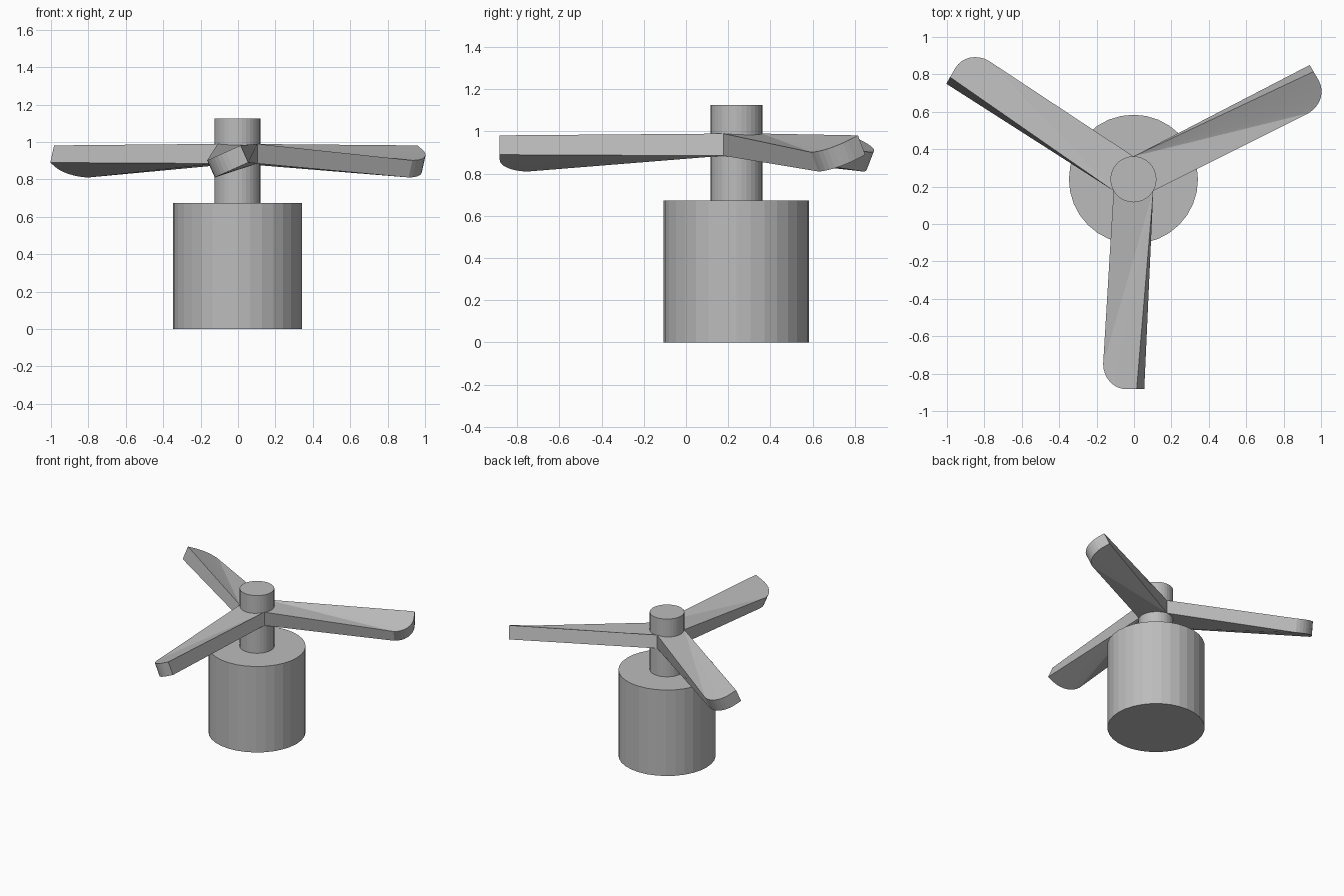
import bpy
import bmesh
from math import radians, sin, cos, pi
from mathutils import Matrix, Vector

if "Cube" in bpy.data.objects:
    bpy.data.objects.remove(bpy.data.objects["Cube"], do_unlink=True)

HUB = Vector((-0.003, 0.239, 0))

grey = bpy.data.materials.new("plain grey")
grey.use_nodes = True
grey.diffuse_color = (0.5, 0.5, 0.5, 1)
grey.node_tree.nodes["Principled BSDF"].inputs["Base Color"].default_value = (0.5, 0.5, 0.5, 1)


def finish(name, bm):
    bmesh.ops.recalc_face_normals(bm, faces=bm.faces)
    mesh = bpy.data.meshes.new(name)
    bm.to_mesh(mesh)
    bm.free()
    mesh.materials.append(grey)
    obj = bpy.data.objects.new(name, mesh)
    obj.location = HUB
    bpy.context.collection.objects.link(obj)
    return obj


def cylinder(name, radius, bottom, top):
    bm = bmesh.new()
    bmesh.ops.create_cone(bm, cap_ends=True, segments=32, radius1=radius,
                          radius2=radius, depth=top - bottom,
                          matrix=Matrix.Translation((0, 0, (bottom + top) / 2)))
    return finish(name, bm)


def blade(name, turn):
    """Twisted blade: level root, pitched tip, one rounded tip corner."""
    length, width, thick, corner = 1.122, 0.196, 0.1, 0.135
    root_half, root_y, pitch = 0.106, -0.061, radians(24)
    tip_mid = Vector((-0.052, 0, 0.896))
    across = Vector((cos(pitch), 0, sin(pitch)))
    up = Vector((-sin(pitch), 0, cos(pitch)))

    # Tip outline as (across, along) pairs
    outline = [(width / 2, -length)]
    steps = 8
    for i in range(steps + 1):
        a = pi / 2 * i / steps
        outline.append((-width / 2 + corner * (1 - sin(a)),
                        -length + corner * (1 - cos(a))))

    bm = bmesh.new()
    layers = []
    for side in (1, -1):
        z = 0.9375 + side * 0.0525
        points = [Vector((root_half, root_y, z))]
        points += [tip_mid + across * s + up * side * thick / 2 + Vector((0, d, 0))
                   for s, d in outline]
        points.append(Vector((-root_half, root_y, z)))
        layers.append([bm.verts.new(p) for p in points])

    # Top and bottom skins fan out from the root, walls join them
    for layer in layers:
        for i in range(1, len(layer) - 1):
            bm.faces.new((layer[0], layer[i], layer[i + 1]))
    top, bottom = layers
    for i in range(len(top)):
        j = (i + 1) % len(top)
        bm.faces.new((top[i], top[j], bottom[j], bottom[i]))
    obj = finish(name, bm)
    obj.rotation_euler.z = turn
    return obj


# Motor body and shaft
cylinder("motor_body", 0.345, 0, 0.673)
cylinder("shaft", 0.123, 0.673, 1.125)

# Three blades around the shaft
for i, side in enumerate(("front", "left", "right")):
    blade(side + "_blade", i * 2 * pi / 3)
